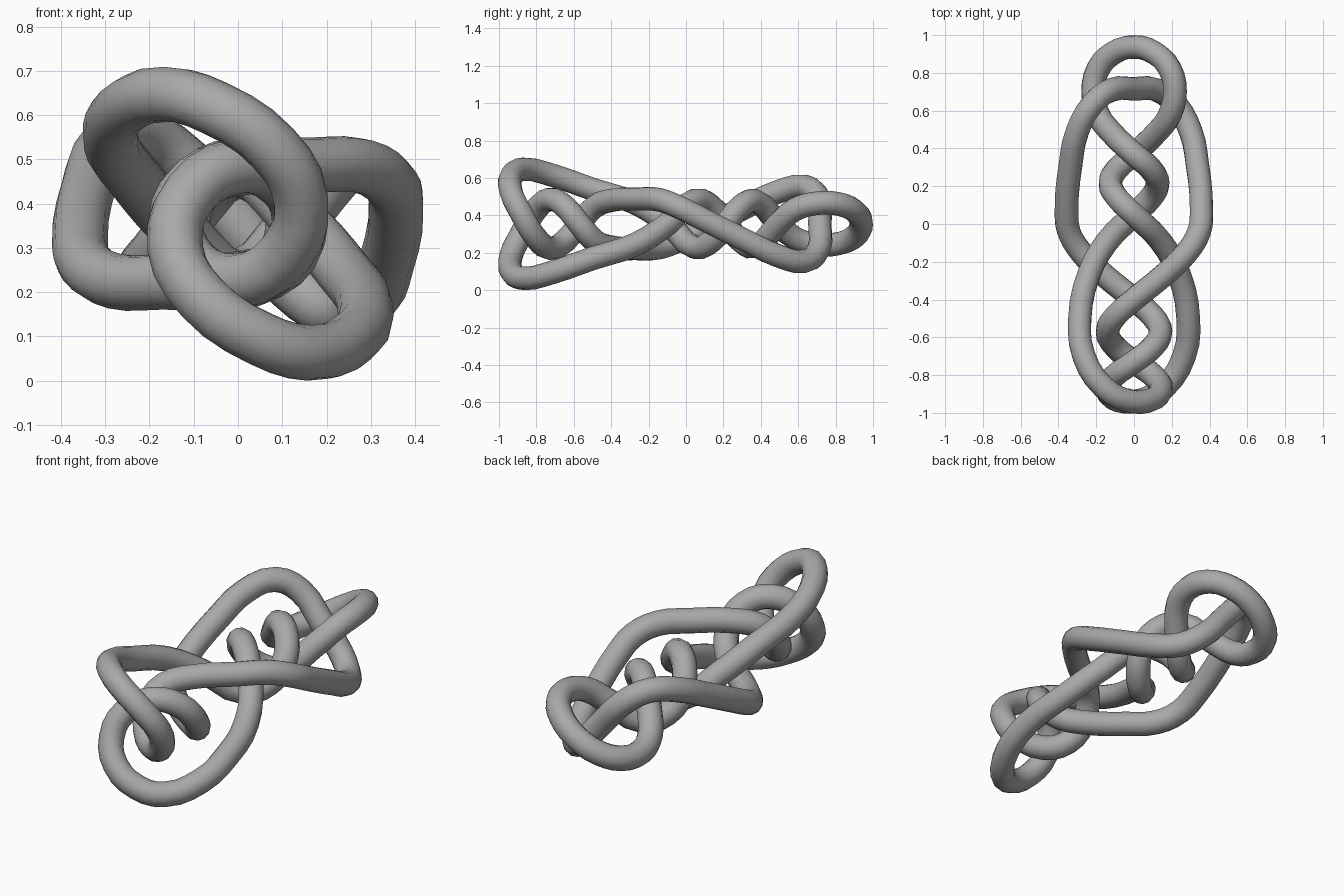
import bpy
import math

if "Cube" in bpy.data.objects:
    bpy.data.objects.remove(bpy.data.objects["Cube"], do_unlink=True)

RADIUS = 0.063
MID_Z = 0.355

# Half of the knot path, from the back tip to the back crossbar
half = [
    (0.00, 0.937, 0.355), (0.11, 0.905, 0.42), (0.19, 0.82, 0.46),
    (0.217, 0.70, 0.465), (0.19, 0.58, 0.43), (0.12, 0.485, 0.345),  # back loop
    (0.00, 0.37, 0.232), (-0.09, 0.29, 0.265), (-0.125, 0.215, 0.355),
    (-0.09, 0.14, 0.445), (0.00, 0.05, 0.482),                       # middle twist
    (0.14, -0.09, 0.36), (0.24, -0.27, 0.245), (0.287, -0.50, 0.17),
    (0.265, -0.70, 0.10), (0.16, -0.865, 0.063),                     # front lobe
    (0.05, -0.93, 0.095), (-0.08, -0.935, 0.185), (-0.142, -0.88, 0.30),
    (-0.11, -0.81, 0.42), (0.00, -0.73, 0.485), (0.10, -0.65, 0.45),
    (0.14, -0.57, 0.355), (0.10, -0.49, 0.265), (0.00, -0.40, 0.23),  # front twist
    (-0.17, -0.26, 0.223), (-0.28, -0.15, 0.225), (-0.345, -0.04, 0.265),
    (-0.357, 0.06, 0.315), (-0.335, 0.32, 0.445), (-0.30, 0.49, 0.525),
    (-0.22, 0.635, 0.555), (-0.12, 0.71, 0.49),                      # long side and crossbar
    (0.00, 0.715, 0.355),
]

# The other half is the same path turned half a turn about the long axis
turned = [(-x, y, 2 * MID_Z - z) for x, y, z in reversed(half[1:-1])]
path = half + turned

# Closed tube with twelve sides
curve = bpy.data.curves.new("knot_tube", "CURVE")
curve.dimensions = "3D"
curve.resolution_u = 3
curve.bevel_depth = RADIUS
curve.bevel_resolution = 4
spline = curve.splines.new("BEZIER")
spline.bezier_points.add(len(path) - 1)
for point, co in zip(spline.bezier_points, path):
    point.co = co
    point.handle_left_type = point.handle_right_type = "AUTO"
spline.use_cyclic_u = True

# Grey material
grey = bpy.data.materials.new("plain_grey")
grey.use_nodes = True
colour = (0.4, 0.4, 0.4, 1.0)
grey.diffuse_color = colour
grey.node_tree.nodes["Principled BSDF"].inputs["Base Color"].default_value = colour
curve.materials.append(grey)

knot = bpy.data.objects.new("knot_tube", curve)
bpy.context.collection.objects.link(knot)

# Turn the tube into a smooth-shaded mesh
bpy.ops.object.select_all(action="DESELECT")
knot.select_set(True)
bpy.context.view_layer.objects.active = knot
bpy.ops.object.convert(target="MESH")
bpy.ops.object.shade_smooth_by_angle(angle=math.radians(60))
